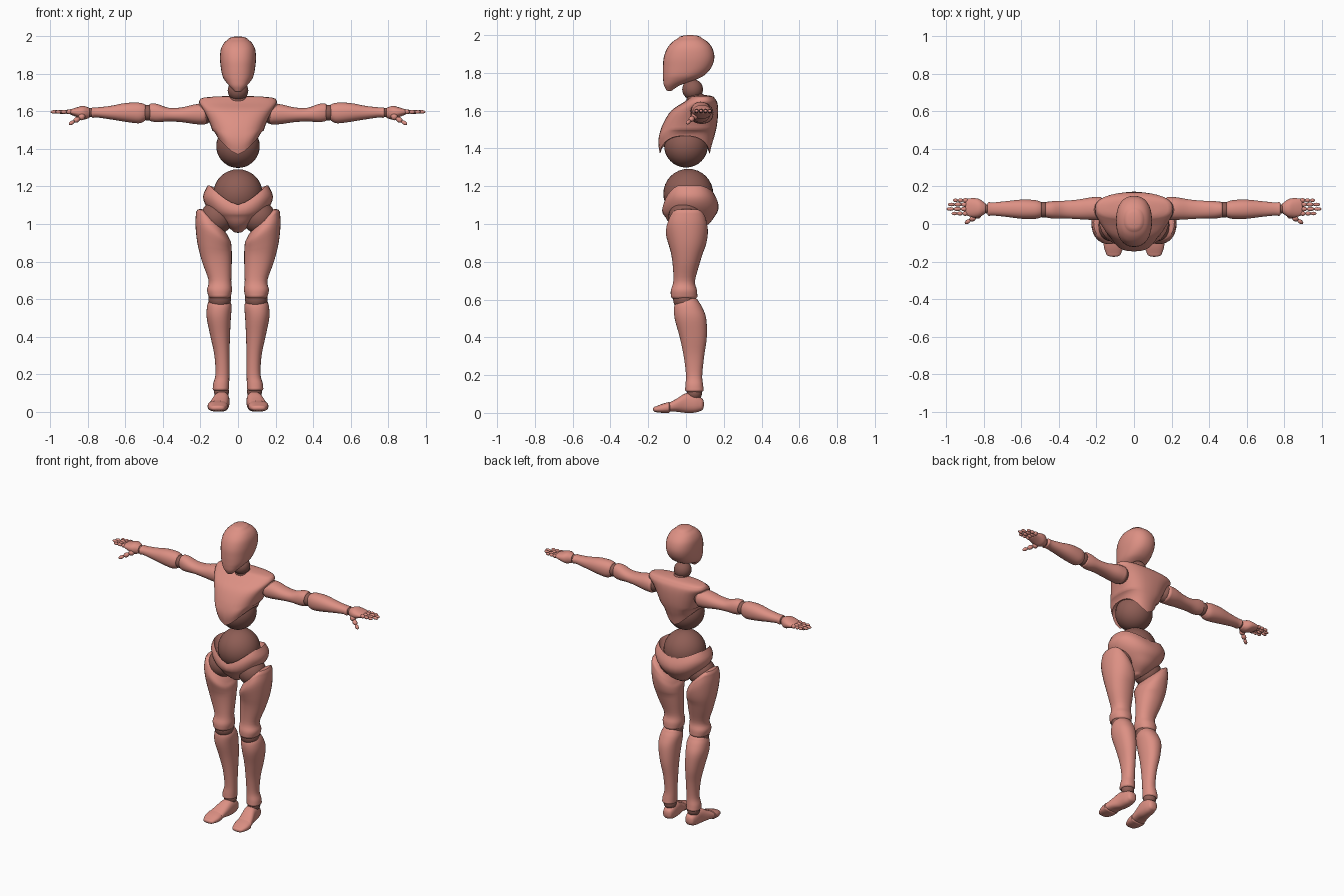
import bpy, bmesh, math
from mathutils import Vector, Matrix

cube = bpy.data.objects.get("Cube")
if cube:
    bpy.data.objects.remove(cube)


def material(name, rgb):
    m = bpy.data.materials.new(name)
    m.use_nodes = True
    m.diffuse_color = (*rgb, 1)
    m.node_tree.nodes["Principled BSDF"].inputs["Base Color"].default_value = (*rgb, 1)
    return m


SHELL = material("salmon shell", (0.72, 0.28, 0.23))
JOINT = material("dark rose joint", (0.27, 0.11, 0.09))


def clamp(v):
    return max(0.0, min(1.0, v))


def finish(name, bm, mat, side=1):
    if side < 0:
        bmesh.ops.scale(bm, vec=(-1, 1, 1), verts=bm.verts)
    bmesh.ops.recalc_face_normals(bm, faces=bm.faces)
    me = bpy.data.meshes.new(name)
    bm.to_mesh(me)
    bm.free()
    me.materials.append(mat)
    me.polygons.foreach_set("use_smooth", [True] * len(me.polygons))
    me.set_sharp_from_angle(angle=math.radians(50))
    ob = bpy.data.objects.new(name, me)
    bpy.context.scene.collection.objects.link(ob)
    return ob


def smooth_rows(rows, steps=4):
    """Spline through the stations of a loft."""
    out = []
    for i in range(len(rows) - 1):
        p = [rows[max(i - 1, 0)], rows[i], rows[i + 1], rows[min(i + 2, len(rows) - 1)]]
        for k in range(steps):
            t = k / steps
            out.append([b + t * ((c - a) / 2 + t * (a - 2.5 * b + 2 * c - d / 2
                        + t * (1.5 * (b - c) + (d - a) / 2))) for a, b, c, d in zip(*p)])
    return out + [list(rows[-1])]


def loft(name, axis, rows, caps=(0.02, 0.02), power=2.2, side=1, warp=None, mat=SHELL, seg=32):
    """Rows hold position on the axis, then the limits on the two other axes.
    Positive caps bulge outwards, negative caps are hollow."""
    rows = smooth_rows(rows)
    way = 1 if rows[-1][0] > rows[0][0] else -1
    rings = [(r, 1) for r in rows]
    for end, sgn, cap in ((0, -way, caps[0]), (-1, way, caps[1])):
        extra = []
        for deg in (25, 50, 70, 84):
            a = math.radians(deg)
            r = list(rows[end])
            r[0] += sgn * cap * math.sin(a)
            extra.append((r, math.cos(a)))
        rings = extra[::-1] + rings if end == 0 else rings + extra
    bm = bmesh.new()
    loops = []
    for (t, a0, a1, b0, b1), sc in rings:
        loop = []
        for k in range(seg):
            ang = math.tau * k / seg
            c, s = math.cos(ang), math.sin(ang)
            a = (a0 + a1) / 2 + (a1 - a0) / 2 * sc * math.copysign(abs(c) ** (2 / power), c)
            b = (b0 + b1) / 2 + (b1 - b0) / 2 * sc * math.copysign(abs(s) ** (2 / power), s)
            p = Vector({"x": (t, a, b), "y": (a, t, b), "z": (a, b, t)}[axis])
            if warp:
                p = warp(p)
            loop.append(bm.verts.new(p))
        loops.append(loop)
    for l, m in zip(loops, loops[1:]):
        for k in range(seg):
            j = (k + 1) % seg
            bm.faces.new((l[k], l[j], m[j], m[k]))
    bm.faces.new(loops[0])
    bm.faces.new(loops[-1])
    return finish(name, bm, mat, side)


def ball(name, at, r, side=1, mat=JOINT, seg=32):
    bm = bmesh.new()
    bmesh.ops.create_uvsphere(bm, u_segments=seg, v_segments=seg // 2, radius=r,
                              matrix=Matrix.Translation(at))
    return finish(name, bm, mat, side)


def bone(name, p, q, r, side):
    """Small stretched bead between two points."""
    p, q = Vector(p), Vector(q)
    d = q - p
    m = (Matrix.Translation((p + q) / 2) @ d.to_track_quat("Z", "Y").to_matrix().to_4x4()
         @ Matrix.Diagonal((r, r, d.length * 0.54, 1)))
    bm = bmesh.new()
    bmesh.ops.create_uvsphere(bm, u_segments=12, v_segments=8, radius=1, matrix=m)
    return finish(name, bm, SHELL, side)


# Head: round skull with a flat face and tapered jaw
loft("head", "z", [
    (1.71, -.02, .02, -.105, -.07), (1.735, -.045, .045, -.117, -.03),
    (1.765, -.07, .07, -.121, .055), (1.79, -.083, .083, -.122, .1),
    (1.83, -.091, .091, -.122, .135), (1.88, -.096, .096, -.118, .15),
    (1.93, -.092, .092, -.1, .14), (1.965, -.075, .075, -.07, .113),
    (1.985, -.052, .052, -.04, .083)], caps=(.006, .015), power=2.3)
ball("neck_ball", (0, .035, 1.712), .055)
loft("neck_base", "z", [(1.62, -.06, .06, .0, .12), (1.675, -.048, .048, .005, .1)],
     mat=JOINT)


# Torso: broad shoulders, hem arched upwards at the sides
def torso_hem(p):
    w = clamp((1.5 - p.z) / .13)
    p.z += .1 * w * clamp(abs(p.x) / .115) ** 1.4
    return p


loft("torso", "z", [
    (1.37, -.112, .112, -.138, .125), (1.42, -.12, .12, -.146, .137),
    (1.47, -.13, .13, -.142, .152), (1.53, -.148, .148, -.122, .165),
    (1.6, -.18, .18, -.078, .17), (1.645, -.207, .207, -.012, .165),
    (1.668, -.2, .2, .02, .15)], caps=(-.08, .015), power=2.6, warp=torso_hem)
ball("waist_ball", (0, 0, 1.415), .116)
ball("belly_ball", (0, .012, 1.16), .132)


# Pelvis: cup with its rim dipping at front and back
def pelvis_rim(p):
    w = clamp((p.z - 1.04) / .17)
    dip = .105 if p.y < .02 else .05
    p.z -= dip * w * (1 - clamp(abs(p.x) / .15) ** 1.5)
    return p


loft("pelvis", "z", [
    (.965, -.03, .03, -.04, .06), (1.0, -.075, .075, -.085, .12),
    (1.05, -.13, .13, -.115, .157), (1.1, -.172, .172, -.125, .172),
    (1.15, -.186, .186, -.125, .168), (1.205, -.162, .162, -.118, .15)],
    caps=(.012, -.1), warp=pelvis_rim)


# Thigh tops slant down towards the crotch
def thigh_top(p):
    p.z -= .14 * clamp((p.z - .85) / .22) * clamp((.2 - p.x) / .15)
    return p


for side, tag in ((1, "left_"), (-1, "right_")):
    # Leg
    ball(tag + "hip_ball", (.112, -.005, 1.035), .088, side)
    loft(tag + "thigh", "z", [
        (.615, .038, .158, -.08, .06), (.65, .032, .165, -.08, .058),
        (.7, .036, .157, -.067, .048), (.8, .033, .192, -.072, .075),
        (.9, .034, .217, -.09, .104), (1.0, .038, .227, -.107, .116),
        (1.065, .05, .223, -.092, .108)],
        caps=(.02, .03), side=side, warp=thigh_top)
    ball(tag + "knee_ball", (.097, -.008, .6), .06, side)
    loft(tag + "shin", "z", [
        (.12, .048, .135, -.005, .094), (.15, .047, .132, -.003, .09),
        (.2, .046, .12, .0, .086), (.3, .045, .126, -.012, .096),
        (.4, .043, .147, -.033, .11), (.5, .038, .167, -.06, .107),
        (.56, .034, .165, -.063, .085), (.592, .042, .155, -.05, .065)],
        caps=(.015, .025), side=side)
    ball(tag + "ankle_ball", (.088, .045, .105), .04, side)
    loft(tag + "foot", "y", [
        (.08, .052, .115, .012, .08), (.05, .046, .124, .002, .1),
        (.0, .046, .132, .0, .104), (-.05, .052, .148, .006, .075),
        (-.085, .056, .158, .006, .056)], caps=(.015, .01), side=side, power=2.5)
    loft(tag + "toes", "y", [
        (-.09, .055, .162, .0, .058), (-.125, .058, .16, .0, .048),
        (-.16, .07, .148, .004, .034)], caps=(.008, .015), side=side, power=2.5)

    # Arm
    ball(tag + "shoulder_ball", (.185, .08, 1.59), .058, side)
    loft(tag + "upper_arm", "x", [
        (.18, .02, .145, 1.53, 1.64), (.23, .022, .142, 1.533, 1.638),
        (.3, .026, .13, 1.543, 1.622), (.37, .03, .124, 1.547, 1.62),
        (.43, .029, .122, 1.543, 1.64), (.465, .034, .118, 1.548, 1.643)],
        caps=(.02, .014), side=side)
    ball(tag + "elbow_ball", (.482, .076, 1.594), .042, side)
    loft(tag + "forearm", "x", [
        (.5, .034, .12, 1.548, 1.64), (.53, .027, .128, 1.537, 1.647),
        (.6, .028, .13, 1.545, 1.645), (.68, .038, .122, 1.558, 1.63),
        (.75, .045, .115, 1.568, 1.622), (.775, .043, .117, 1.566, 1.622)],
        caps=(.014, .01), side=side)
    ball(tag + "wrist_ball", (.787, .081, 1.594), .024, side)
    loft(tag + "palm", "x", [
        (.795, .055, .112, 1.565, 1.62), (.825, .037, .133, 1.557, 1.63),
        (.86, .036, .138, 1.57, 1.622), (.892, .045, .134, 1.583, 1.612)],
        caps=(.008, .008), side=side)

    # Fingers of three beads each, and the thumb
    for finger, y, tip in (("index", .056, .972), ("middle", .08, .998),
                           ("ring", .104, .992), ("little", .126, .965)):
        for k in range(3):
            step = (tip - .885) / 3
            bone(f"{tag}{finger}_finger_{k + 1}", (.885 + step * k, y, 1.598),
                 (.885 + step * (k + 1), y, 1.598), .0125 - .0015 * k, side)
    root, end = Vector((.82, .055, 1.58)), Vector((.9, .004, 1.532))
    for k in range(3):
        bone(f"{tag}thumb_{k + 1}", root.lerp(end, k / 3), root.lerp(end, (k + 1) / 3),
             .019 - .004 * k, side)
